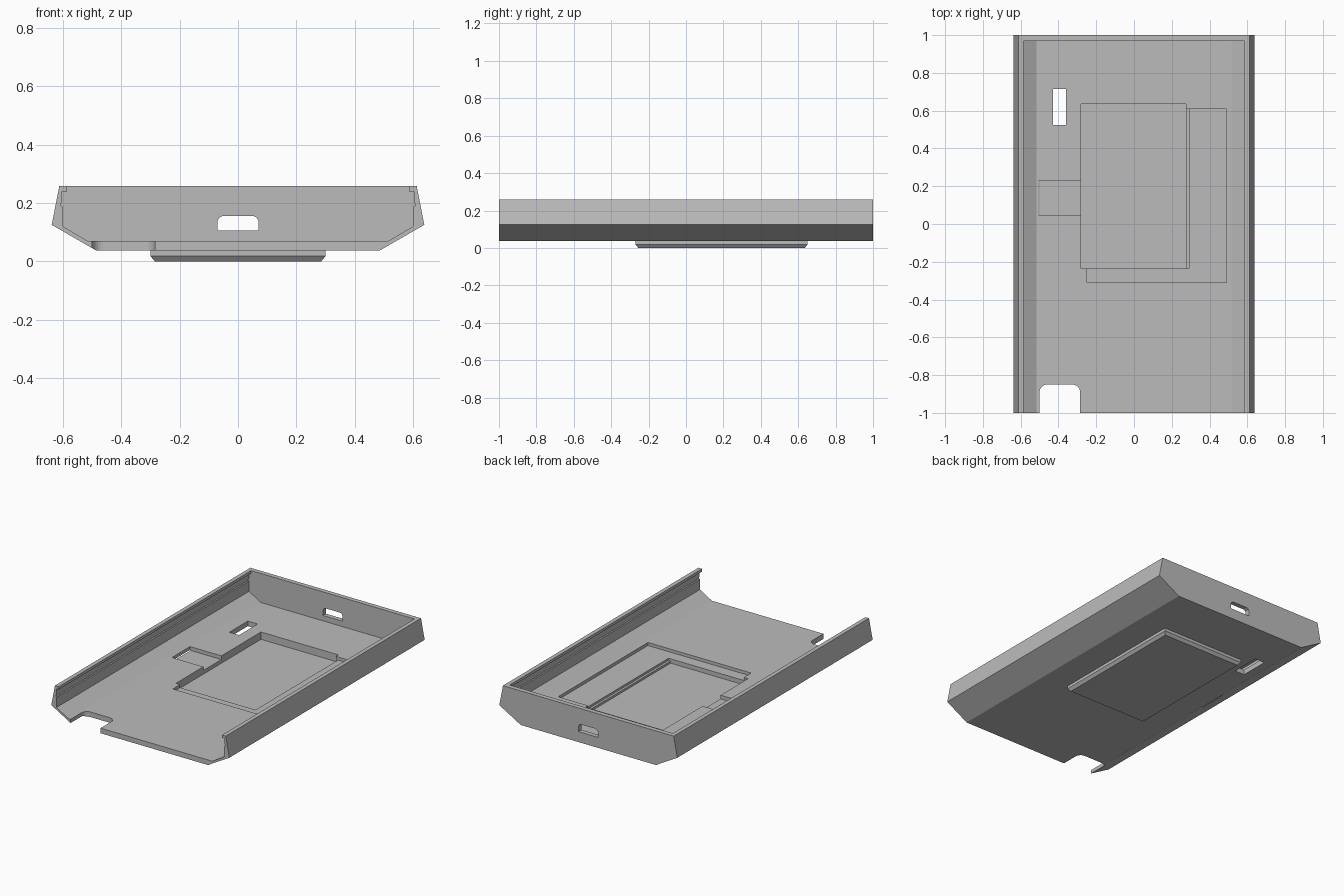
import bpy
import math

cube = bpy.data.objects.get("Cube")
if cube:
    bpy.data.objects.remove(cube, do_unlink=True)

grey = bpy.data.materials.new("plain grey")
grey.use_nodes = True
colour = (0.5, 0.5, 0.5, 1)
grey.diffuse_color = colour
grey.node_tree.nodes["Principled BSDF"].inputs["Base Color"].default_value = colour


def prism(name, profile, start, end, axis="y"):
    """Extrude a closed 2D profile along y (points are x, z) or z (points are x, y)."""
    def place(p, d):
        return (p[0], d, p[1]) if axis == "y" else (p[0], p[1], d)
    n = len(profile)
    verts = [place(p, d) for d in (start, end) for p in profile]
    faces = [tuple(range(n)), tuple(reversed(range(n, 2 * n)))]
    faces += [(i, i + n, (i + 1) % n + n, (i + 1) % n) for i in range(n)]
    mesh = bpy.data.meshes.new(name)
    mesh.from_pydata(verts, [], faces)
    area = sum(profile[i - 1][0] * profile[i][1] - profile[i][0] * profile[i - 1][1] for i in range(n))
    if (area < 0) == (axis == "y"):
        mesh.flip_normals()
    mesh.materials.append(grey)
    obj = bpy.data.objects.new(name, mesh)
    bpy.context.collection.objects.link(obj)
    return obj


def box(name, x0, x1, y0, y1, z0, z1):
    return prism(name, [(x0, y0), (x1, y0), (x1, y1), (x0, y1)], z0, z1, "z")


def mirrored(half):
    return half + [(-x, z) for x, z in reversed(half)]


def combine(target, tool, operation):
    mod = target.modifiers.new(operation, "BOOLEAN")
    mod.operation = operation
    mod.solver = "EXACT"
    mod.object = tool
    bpy.context.view_layer.objects.active = target
    bpy.ops.object.modifier_apply(modifier=mod.name)
    bpy.data.objects.remove(tool, do_unlink=True)


# Outer shell
case = prism("case_shell", mirrored([(0.485, 0.037), (0.638, 0.125), (0.612, 0.258)]), -1, 1)

# Raised pad underneath, chamfered at its lower edge
pad = box("bottom_pad", -0.3, 0.3, -0.27, 0.65, 0, 0.05)
for v in pad.data.vertices:
    if v.co.z < 0.01:
        v.co.x *= 0.95
        v.co.y += 0.015 if v.co.y < 0 else -0.015
pad_side = 0.018
pad_upper = box("pad_upper", -0.3, 0.3, -0.27, 0.65, pad_side, 0.05)
for v in pad.data.vertices:
    if v.co.z > 0.01:
        v.co.z = pad_side
combine(case, pad_upper, "UNION")
combine(case, pad, "UNION")

# Inner cavity, open at the front, with side lips and a small snap ridge
cavity = mirrored([(0.515, 0.07), (0.6, 0.12), (0.6, 0.187), (0.606, 0.19),
                   (0.606, 0.2), (0.602, 0.203), (0.602, 0.24), (0.585, 0.24),
                   (0.585, 0.252), (0.585, 0.3)])
combine(case, prism("cavity", cavity, -1.1, 0.97), "DIFFERENCE")

# Stepped pockets in the floor and the slot through it
pockets = [
    (-0.25, 0.49, -0.31, 0.61, 0.05, 0.09),
    (-0.28, 0.275, -0.235, 0.635, 0.022, 0.1),
    (0.26, 0.29, -0.235, 0.61, 0.036, 0.08),
    (-0.505, -0.27, 0.045, 0.23, 0.046, 0.085),
    (-0.43, -0.36, 0.525, 0.715, -0.1, 0.11),
]
for bounds in pockets:
    combine(case, box("pocket", *bounds), "DIFFERENCE")

# Rounded notch in the front edge
radius = 0.04
notch = [(-0.5, -1.1), (-0.285, -1.1)]
for cx, first in ((-0.285 - radius, 0), (-0.5 + radius, 90)):
    for step in range(7):
        a = math.radians(first + step * 15)
        notch.append((cx + radius * math.cos(a), -0.85 - radius + radius * math.sin(a)))
combine(case, prism("notch", notch, -0.1, 0.12, "z"), "DIFFERENCE")

# Connector opening in the back wall
port = mirrored([(0.07, 0.105), (0.07, 0.138), (0.065, 0.149), (0.053, 0.156)])
combine(case, prism("port", port, 0.9, 1.1), "DIFFERENCE")
